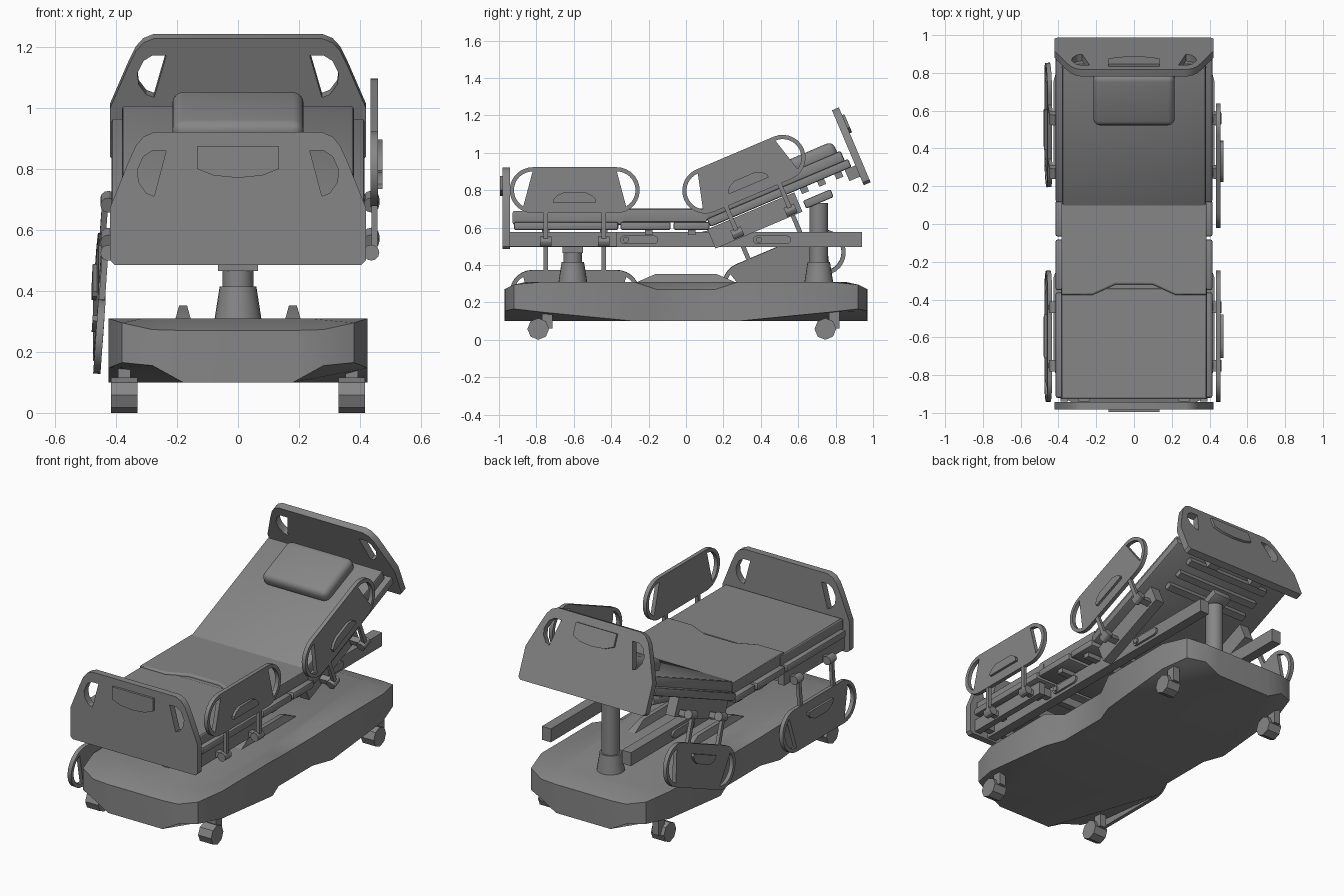
import bpy, bmesh
from math import radians, cos, sin, pi
from mathutils import Matrix, Vector

if "Cube" in bpy.data.objects:
    bpy.data.objects.remove(bpy.data.objects["Cube"])

I = Matrix()
UPRIGHT = Matrix.Rotation(pi / 2, 4, 'X')                      # flat profile -> XZ plane
SIDEWAYS = Matrix(((0, 0, 1, 0), (1, 0, 0, 0), (0, 1, 0, 0), (0, 0, 0, 1)))  # -> YZ plane
BACK = Matrix.Translation((0, .11, .60)) @ Matrix.Rotation(radians(23), 4, 'X')
GREY = bpy.data.materials.new("dark_grey")
GREY.diffuse_color = (.24, .24, .24, 1)
GREY.use_nodes = True
GREY.node_tree.nodes["Principled BSDF"].inputs["Base Color"].default_value = GREY.diffuse_color


def finish(name, bm, M=I):
    bmesh.ops.recalc_face_normals(bm, faces=bm.faces[:])
    me = bpy.data.meshes.new(name)
    bm.to_mesh(me)
    bm.free()
    ob = bpy.data.objects.new(name, me)
    ob.matrix_world = M
    bpy.context.collection.objects.link(ob)
    return ob


def box(name, xr, yr, zr, M=I, bevel=0, seg=2, taper=(1, 1)):
    bm = bmesh.new()
    bmesh.ops.create_cube(bm, size=1)
    for v in bm.verts:
        t = taper if v.co.z > 0 else (1, 1)
        v.co = [(r[0] + r[1]) / 2 + c * k * (r[1] - r[0])
                for r, c, k in zip((xr, yr, zr), v.co, (*t, 1))]
    if bevel:
        bmesh.ops.bevel(bm, geom=bm.edges[:], offset=bevel, segments=seg, profile=.5, affect='EDGES')
    return finish(name, bm, M)


def cyl(name, p, q, r1, r2=None, n=20, M=I):
    p, q = Vector(p), Vector(q)
    bm = bmesh.new()
    place = Matrix.Translation((p + q) / 2) @ (q - p).to_track_quat('Z', 'Y').to_matrix().to_4x4()
    bmesh.ops.create_cone(bm, cap_ends=True, segments=n, radius1=r1,
                          radius2=r1 if r2 is None else r2, depth=(q - p).length, matrix=place)
    return finish(name, bm, M)


def plate(name, loops, thick, M=I, bevel=0):
    # extruded flat profile; the first loop is the outline, the others are holes
    cu = bpy.data.curves.new(name, 'CURVE')
    cu.dimensions, cu.fill_mode = '2D', 'BOTH'
    cu.extrude, cu.bevel_depth, cu.bevel_resolution = thick / 2 - bevel, bevel, 2
    for pts in loops:
        s = cu.splines.new('POLY')
        s.points.add(len(pts) - 1)
        for sp, (x, y) in zip(s.points, pts):
            sp.co = (x, y, 0, 1)
        s.use_cyclic_u, s.use_smooth = True, False
    ob = bpy.data.objects.new(name, cu)
    bpy.context.collection.objects.link(ob)
    ob.matrix_world = M
    bpy.ops.object.select_all(action='DESELECT')
    ob.select_set(True)
    bpy.context.view_layer.objects.active = ob
    bpy.ops.object.convert(target='MESH')


def flip(pts):
    return [(-x, y) for x, y in reversed(pts)]


def T(x, y, z):
    return Matrix.Translation((x, y, z))


# base shell: waisted outline with sloped top rim and raised corner undersides
Q = [(.18, .97, .27, .10), (.28, .965, .273, .155), (.38, .92, .295, .165), (.425, .76, .31, .147),
     (.425, .28, .31, .10), (.38, .16, .27, .10)]
ring = Q + [(x, -y, t, b) for x, y, t, b in Q[::-1]]
ring += [(-x, y, t, b) for x, y, t, b in ring[::-1]]
bm = bmesh.new()
low = [bm.verts.new((x, y, b)) for x, y, t, b in ring]
top = [bm.verts.new((x, y, t)) for x, y, t, b in ring]
inner = [bm.verts.new((x * .82, y * .88, .31)) for x, y, t, b in ring]
n = len(ring)
for a, b in ((low, top), (top, inner)):
    for i in range(n):
        j = (i + 1) % n
        bm.faces.new((a[i], a[j], b[j], b[i]))
bm.faces.new(inner)
bm.faces.new([v for v in low if v.co.z < .101])
for i in range(n):
    if low[i].co.z < .101 and low[(i + 1) % n].co.z > .101:
        bm.faces.new([low[(i + k) % n] for k in range(5)])
finish("base_shell", bm)
for s in (-1, 1):
    box("base_ridge", (s * .18 - .026, s * .18 + .026), (-.27, .27), (.305, .352), taper=(.5, .6))

# casters
for y in (-.79, .745):
    for s in (-1, 1):
        cyl("caster_wheel", (s * .33, y, .058), (s * .416, y, .058), .058, n=8)
        box("caster_fork", sorted((s * .352, s * .394)), (y + .02, y + .075), (.06, .17))

# lift columns
for y, h in ((-.605, .48), (.71, .73)):
    cyl("column_foot", (0, y, .30), (0, y, .415), .078, .06, 24)
    cyl("column_post", (0, y, .41), (0, y, h), .05, n=24)
box("front_column_head", (-.065, .065), (-.66, -.55), (.465, .50))
box("front_column_crossbar", (-.26, .26), (-.635, -.575), (.50, .56))
box("rear_column_bracket", (-.06, .06), (.53, .69), (-.115, -.07), BACK, .008)

# main frame rails, slots, cross members
for s in (-1, 1):
    box("frame_rail", sorted((s * .235, s * .295)), (-.94, .94), (.495, .575))
    for y in (-.25, .46):
        slot = [(y + k * .08 + .022 * cos(a), .535 + .022 * sin(a))
                for k, a0 in ((1, -pi / 2), (-1, pi / 2)) for a in [a0 + pi * i / 6 for i in range(7)]]
        plate("frame_slot", [slot], .016, T(s * .30, 0, 0) @ SIDEWAYS)
        cyl("slot_knob", (s * .3, y - .07, .535), (s * .318, y - .07, .535), .016, n=12)
    box("leg_side_bar", sorted((s * .35, s * .39)), (-.94, -.37), (.50, .575))
    for y in (-.75, -.44, -.2, .03):
        box("deck_spacer", sorted((s * .24, s * .38)), (y - .02, y + .02), (.56, .60))
for y in (-.9, -.4, .05):
    w = .36 if y < -.3 else .26
    box("frame_crossbar", (-w, w), (y - .02, y + .02), (.51, .56))
cyl("back_actuator", (-.08, .0, .53), (-.08, .45, .64), .025)

# deck panels
for y0, y1 in ((-.92, -.362), (-.35, -.082), (-.066, .125)):
    box("deck_panel", (-.415, .415), (y0, y1), (.587, .63), bevel=.01)
box("back_deck_panel", (-.415, .415), (.02, .84), (-.005, .042), BACK, .01)
for s in (-1, 1):
    box("back_beam", sorted((s * .30, s * .36)), (0, .505), (-.122, -.01), BACK)
    box("headboard_mount", sorted((s * .12, s * .19)), (.80, .89), (-.07, -.005), BACK)
for y in (.56, .66, .76):
    box("back_slat", (-.28, .28), (y - .02, y + .02), (-.035, 0), BACK)

# mattress sections
plate("foot_mattress", [[(-.375, -.915), (.375, -.915), (.375, -.35), (-.375, -.35)]], .075,
      T(0, 0, .652), .012)
box("knee_tongue", (-.25, .25), (-.4, -.28), (.62, .686))
plate("seat_mattress", [[(-.375, -.365), (-.22, -.365), (-.10, -.31), (.10, -.31), (.22, -.365),
                         (.375, -.365), (.375, .10), (-.375, .10)]], .075, T(0, 0, .664), .01)
box("back_mattress", (-.38, .38), (-.01, .82), (.035, .098), BACK, .012)
box("pillow", (-.215, .215), (.505, .80), (.07, .162), BACK, .035, 4)

# head and foot boards
half = [(.405, 0), (.42, .015), (.42, .185), (.36, .335), (.335, .39), (.31, .42), (.275, .435)]
hole = [(.235, .375), (.28, .375), (.31, .355), (.33, .31), (.325, .27), (.30, .235), (.275, .225)]
badge = [(-.135, .39), (-.135, .315), (-.08, .293), (0, .285), (.08, .293), (.135, .315), (.135, .39)]
for name, M, out in (("footboard", T(0, -.962, .485), -1), ("headboard", BACK @ T(0, .882, -.12), 1)):
    plate(name, [half + flip(half), hole, flip(hole)], .04, M @ UPRIGHT)
    plate(name + "_inset", [badge], .026, M @ T(0, out * .02, 0) @ UPRIGHT)

# side rails: local origin on the pivot line, panel above it
C, R = .275, .1225
outline = [(k * .225 + R * cos(a), C + R * sin(a)) for k, a0 in ((1, -pi / 2), (-1, pi / 2))
           for a in [a0 + pi * i / 14 for i in range(15)]]
grip = [(.225 + .1 * cos(a), C + .1 * sin(a)) for a in [radians(90 - 150 * i / 14) for i in range(15)]]
arch = [(-.115, .208), (.115, .208), (.115, .225), (.095, .246), (.06, .262), (-.06, .262),
        (-.095, .246), (-.115, .225)]
TILT = Matrix.Rotation(radians(23), 4, 'X')
DOWN = Matrix.Rotation(radians(184), 4, 'Y')
for name, M in (("right_foot", T(.447, -.595, .525)),
                ("right_head", T(.447, .417, .632) @ TILT),
                ("left_foot", T(-.435, -.595, .525) @ DOWN),
                ("left_head", T(-.435, .417, .632) @ TILT @ DOWN)):
    plate(name + "_rail", [outline, grip, flip(grip)], .024, M @ SIDEWAYS)
    plate(name + "_rail_inset", [arch], .025, M @ T(.014, 0, 0) @ SIDEWAYS)
    for u in (-.155, .155):
        box(name + "_rail_leg", (-.01, .01), (u - .012, u + .012), (-.01, .18), M)
        cyl(name + "_rail_pivot", (-.01, u - .03, 0), (-.01, u + .03, 0), .026, n=12, M=M)
        box(name + "_rail_arm", (-.12, 0), (u - .018, u + .018), (-.016, .016), M)

# one dark grey finish; smooth the rounded parts, keep hard edges
for ob in bpy.data.objects:
    ob.data.materials.append(GREY)
bpy.ops.object.select_all(action='SELECT')
bpy.context.view_layer.objects.active = bpy.data.objects["base_shell"]
bpy.ops.object.shade_smooth_by_angle(angle=radians(30))
